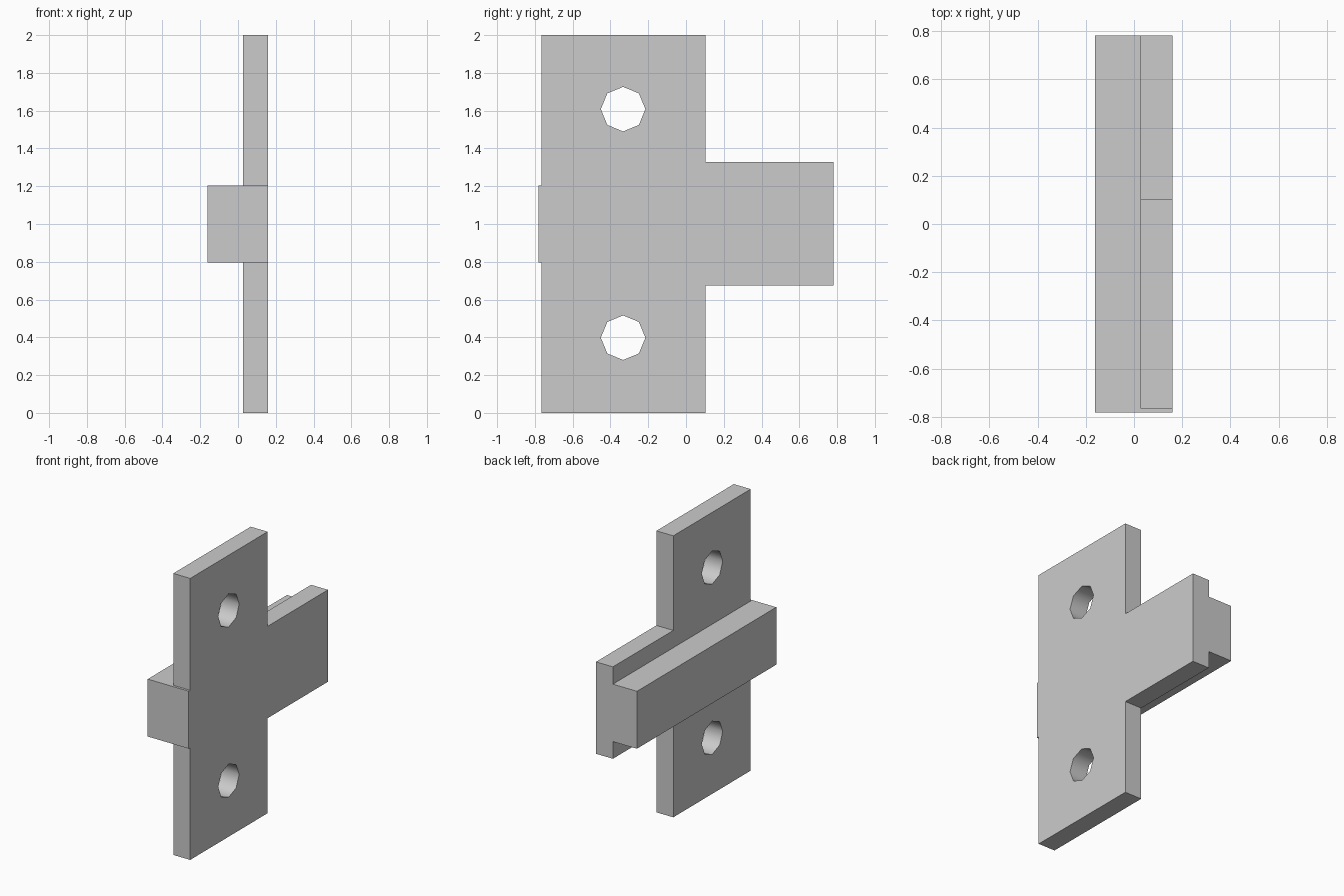
import bpy, bmesh
from math import radians, cos, sin, tau

if "Cube" in bpy.data.objects:
    bpy.data.objects.remove(bpy.data.objects["Cube"])


def extrude_profile(name, points, x0, x1):
    """Closed (y, z) outline extruded along x."""
    bm = bmesh.new()
    face = bm.faces.new([bm.verts.new((x0, y, z)) for y, z in points])
    ext = bmesh.ops.extrude_face_region(bm, geom=[face])
    verts = [v for v in ext["geom"] if isinstance(v, bmesh.types.BMVert)]
    bmesh.ops.translate(bm, verts=verts, vec=(x1 - x0, 0, 0))
    bmesh.ops.recalc_face_normals(bm, faces=bm.faces)
    mesh = bpy.data.meshes.new(name)
    bm.to_mesh(mesh)
    bm.free()
    obj = bpy.data.objects.new(name, mesh)
    bpy.context.collection.objects.link(obj)
    return obj


def boolean(target, tool, operation):
    """Apply a boolean and discard the tool object."""
    mod = target.modifiers.new(operation, 'BOOLEAN')
    mod.operation = operation
    mod.solver = 'EXACT'
    mod.object = tool
    bpy.context.view_layer.objects.active = target
    bpy.ops.object.modifier_apply(modifier=mod.name)
    bpy.data.objects.remove(tool)


BACK, FRONT = 0.027, 0.16

# T-shaped mounting plate, with the small tab of the rail at its edge
upper = [(-0.782, 1.205), (-0.765, 1.205), (-0.765, 2.0),
         (0.104, 2.0), (0.104, 1.328), (0.782, 1.328)]
lower = [(0.782, 0.675), (0.104, 0.675), (0.104, 0.0),
         (-0.765, 0.0), (-0.765, 0.797), (-0.782, 0.797)]
plate = extrude_profile("mounting_plate", upper + lower, BACK, FRONT)

# Rail running along the back of the plate
rail = extrude_profile("rail", [(-0.782, 0.797), (0.782, 0.797),
                                (0.782, 1.205), (-0.782, 1.205)], -0.162, 0.09)
boolean(plate, rail, 'UNION')

# Two eight-sided screw holes
for z in (0.398, 1.608):
    ring = [(-0.333 + 0.118 * cos(i * tau / 8), z + 0.118 * sin(i * tau / 8))
            for i in range(8)]
    boolean(plate, extrude_profile("screw_hole", ring, -0.05, 0.25), 'DIFFERENCE')

# Smooth hole walls, sharp plate corners
bpy.ops.object.select_all(action='DESELECT')
plate.select_set(True)
bpy.context.view_layer.objects.active = plate
bpy.ops.object.shade_smooth_by_angle(angle=radians(60))
